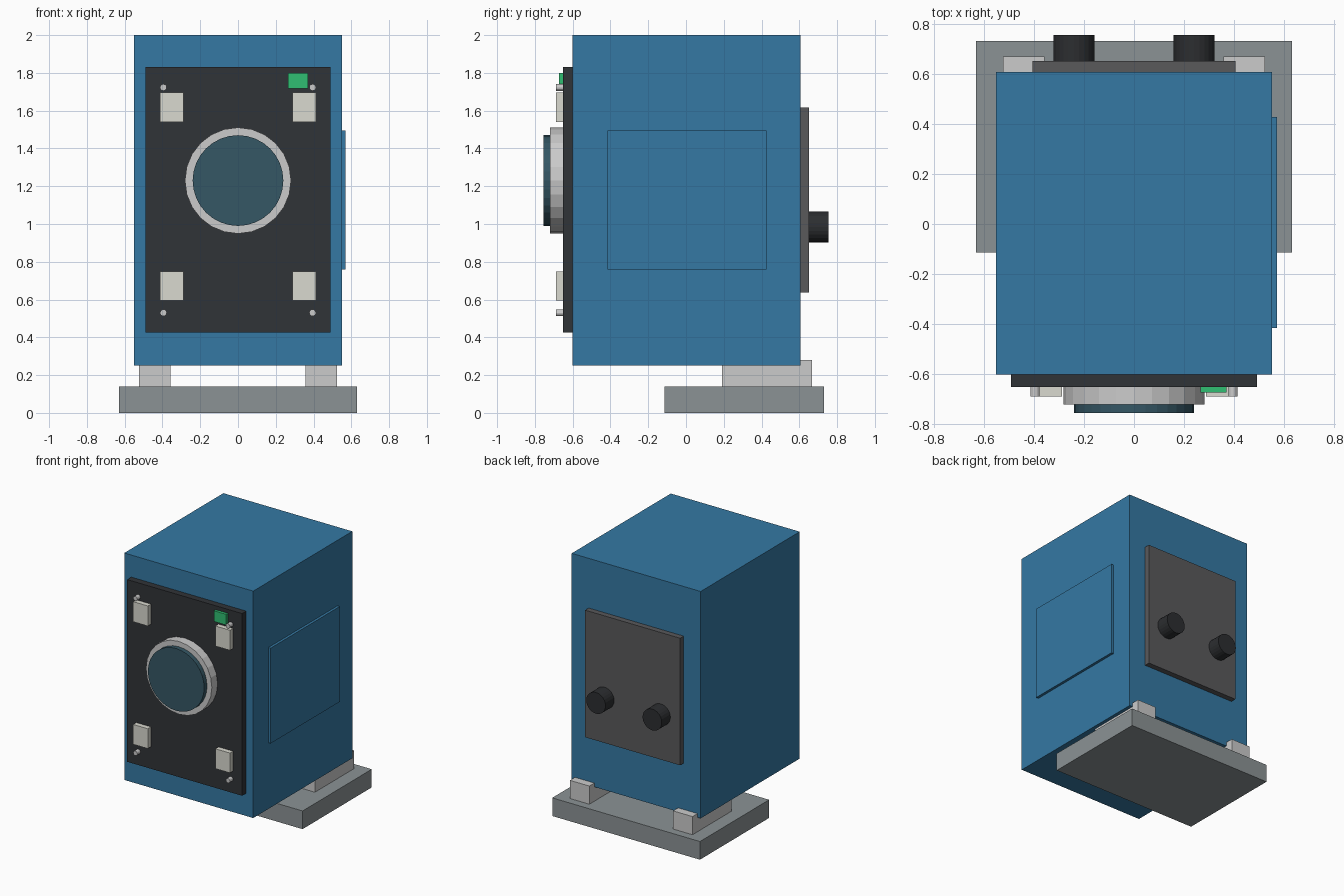
import bpy, bmesh, math
from mathutils import Matrix

if "Cube" in bpy.data.objects:
    bpy.data.objects.remove(bpy.data.objects["Cube"])


def mat(name, color):
    m = bpy.data.materials.new(name)
    m.diffuse_color = (*color, 1)
    m.use_nodes = True
    m.node_tree.nodes["Principled BSDF"].inputs["Base Color"].default_value = m.diffuse_color
    return m


BLUE = mat("blue_paint", (0.035, 0.19, 0.37))
BLACK = mat("black_panel", (0.03, 0.033, 0.038))
DARK = mat("dark_grey", (0.1, 0.1, 0.105))
KNOB = mat("knob_black", (0.025, 0.027, 0.03))
GLASS = mat("lens_glass", (0.035, 0.095, 0.13))
LIGHT = mat("light_metal", (0.52, 0.53, 0.54))
CREAM = mat("cream", (0.7, 0.7, 0.63))
GREEN = mat("green_light", (0.03, 0.52, 0.17))
STEEL = mat("base_grey", (0.26, 0.29, 0.3))


def finish(name, bm, material):
    me = bpy.data.meshes.new(name)
    bm.to_mesh(me)
    bm.free()
    me.materials.append(material)
    ob = bpy.data.objects.new(name, me)
    bpy.context.collection.objects.link(ob)
    return ob


def box(name, x, y, z, material):
    """Box from (min, max) ranges."""
    bm = bmesh.new()
    bmesh.ops.create_cube(bm, size=1)
    for v in bm.verts:
        for i, (lo, hi) in enumerate((x, y, z)):
            v.co[i] = (lo + hi) / 2 + v.co[i] * (hi - lo)
    return finish(name, bm, material)


def disc(name, x, z, r, y, material, sides):
    """Cylinder running along y."""
    bm = bmesh.new()
    m = (Matrix.Translation((x, (y[0] + y[1]) / 2, z))
         @ Matrix.Rotation(math.pi / 2, 4, 'X'))
    bmesh.ops.create_cone(bm, cap_ends=True, segments=sides, radius1=r,
                          radius2=r, depth=y[1] - y[0], matrix=m)
    return finish(name, bm, material)


# Cabinet and its panels
box("body", (-0.55, 0.55), (-0.60, 0.607), (0.25, 2.0), BLUE)
box("front_panel", (-0.49, 0.49), (-0.65, -0.60), (0.425, 1.83), BLACK)
box("side_hatch", (0.55, 0.57), (-0.415, 0.427), (0.76, 1.495), BLUE)
box("back_panel", (-0.405, 0.405), (0.607, 0.65), (0.637, 1.617), DARK)

# Round window
disc("window_rim", 0, 1.23, 0.281, (-0.72, -0.65), LIGHT, 24)
disc("window_glass", 0, 1.23, 0.24, (-0.755, -0.72), GLASS, 32)

# Status light
box("status_light", (0.265, 0.37), (-0.672, -0.65), (1.717, 1.80), GREEN)

# Mirrored parts
for side, s in (("left", -1), ("right", 1)):
    def span(a, b):
        return tuple(sorted((s * a, s * b)))
    for level, z, screw_z in (("lower", (0.595, 0.748), 0.53),
                              ("upper", (1.54, 1.695), 1.723)):
        box(f"{level}_{side}_pad", span(0.288, 0.413), (-0.688, -0.65), z, CREAM)
        disc(f"{level}_{side}_screw", s * 0.395, screw_z, 0.018,
             (-0.688, -0.65), LIGHT, 12)
    disc(f"{side}_connector", s * 0.24, 0.985, 0.082, (0.65, 0.755), KNOB, 24)
    box(f"{side}_foot", span(0.357, 0.523), (0.19, 0.668), (0.14, 0.28), LIGHT)

# Base plate
box("base_plate", (-0.63, 0.63), (-0.113, 0.73), (0.0, 0.14), STEEL)
